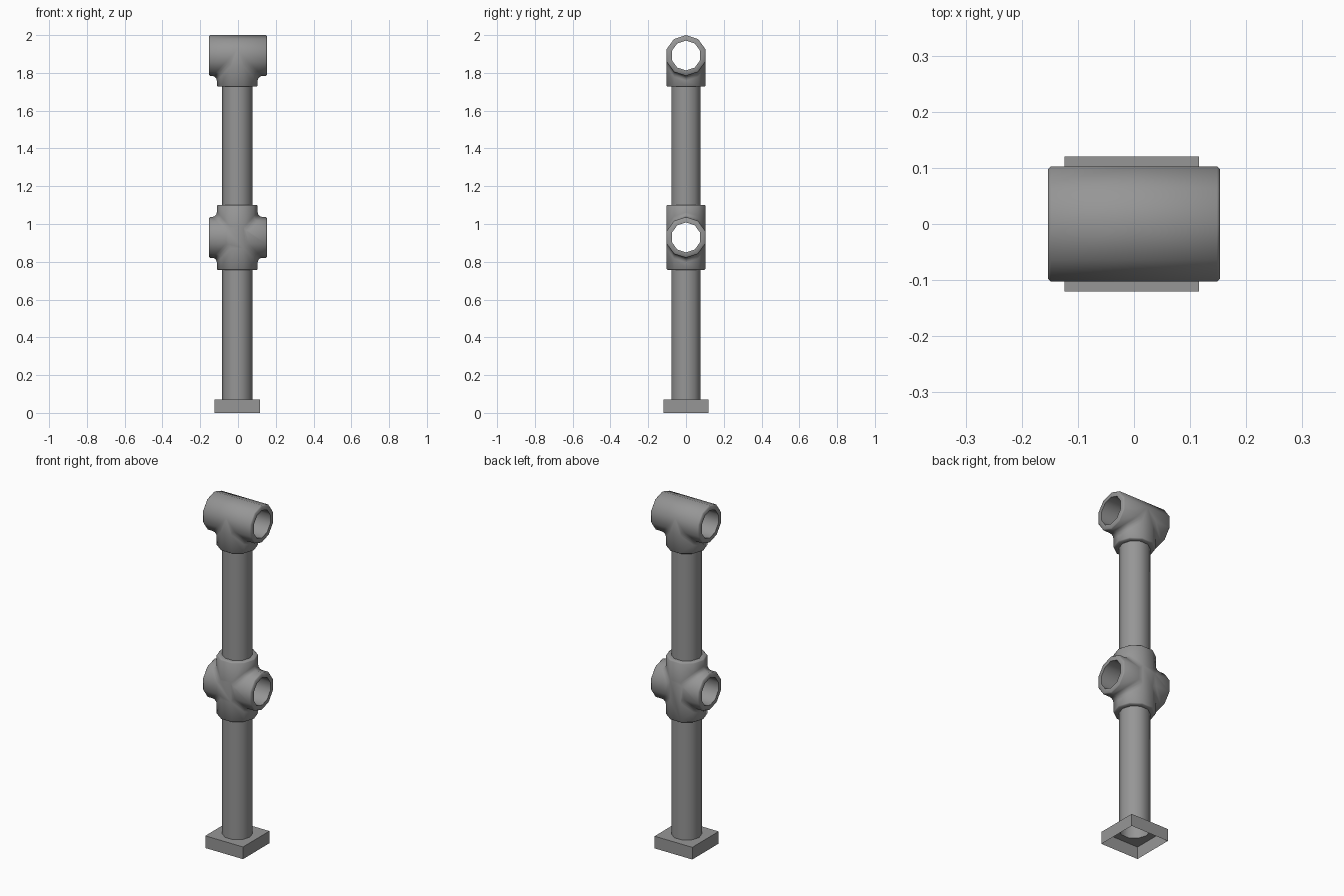
import bpy, bmesh
from math import cos, sin, pi, radians

if "Cube" in bpy.data.objects:
    bpy.data.objects.remove(bpy.data.objects["Cube"])

CX = -0.004            # axis of the upright
N = 10                 # sides of every round part
R, RI, RP = 0.108, 0.079, 0.08   # fitting outside, bore, pipe
F, B = 0.025, 0.005    # fillet radius, rim bevel

steel = bpy.data.materials.new("dark_steel")
steel.diffuse_color = (0.305, 0.305, 0.305, 1)
steel.use_nodes = True
steel.node_tree.nodes["Principled BSDF"].inputs["Base Color"].default_value = steel.diffuse_color


def finish(bm, name, z=0, smooth=True):
    bmesh.ops.remove_doubles(bm, verts=bm.verts[:], dist=1e-5)
    bmesh.ops.recalc_face_normals(bm, faces=bm.faces[:])
    me = bpy.data.meshes.new(name)
    bm.to_mesh(me)
    bm.free()
    me.materials.append(steel)
    ob = bpy.data.objects.new(name, me)
    ob.location = (CX, 0, z)
    bpy.context.collection.objects.link(ob)
    if smooth:
        bpy.ops.object.select_all(action='DESELECT')
        ob.select_set(True)
        bpy.context.view_layer.objects.active = ob
        bpy.ops.object.shade_smooth_by_angle(angle=radians(50))
    return ob


def add_face(bm, pts):
    bm.faces.new([bm.verts.new(p) for p in pts])


def tube(bm, axis, rings):
    """Skin a list of (position, radius) rings along the x or z axis."""
    def pt(t, r, k):
        c, s = r * cos(2 * pi * k / N), r * sin(2 * pi * k / N)
        return (t, s, c) if axis == 'x' else (c, s, t)
    for (t0, r0), (t1, r1) in zip(rings, rings[1:]):
        for k in range(N):
            add_face(bm, [pt(t0, r0, k), pt(t0, r0, k + 1),
                          pt(t1, r1, k + 1), pt(t1, r1, k)])


def fitting(name, z, down, up=None):
    bm = bmesh.new()
    ax = {1: 0.157, -1: 0.149}
    az = {1: up, -1: down}
    prof = [(R * cos(2 * pi * k / N), R * sin(2 * pi * k / N)) for k in range(-2, 3)]

    # Outline from a horizontal arm, round the fillet, into a vertical arm
    def path(c, sx, sz):
        if az[sz] is None:
            return [(sx * (ax[sx] - B), sz * c), (0, sz * c)]
        arc = [(c + F - F * sin(i * pi / 6), c + F - F * cos(i * pi / 6)) for i in range(4)]
        return ([(sx * (ax[sx] - B), sz * c)] + [(sx * u, sz * v) for u, v in arc]
                + [(sx * c, sz * (az[sz] - B))])

    # Rounded quadrants
    for sx in (1, -1):
        for sz in (1, -1):
            for (c0, y0), (c1, y1) in zip(prof, prof[1:]):
                p, q = path(c0, sx, sz), path(c1, sx, sz)
                for i in range(len(p) - 1):
                    add_face(bm, [(u, y, v) for (u, v), y in
                                  ((p[i], y0), (p[i + 1], y0), (q[i + 1], y1), (q[i], y1))])
    # Flat front and back
    c, y = prof[-1]
    loop = path(c, 1, 1) + path(c, -1, 1)[::-1] + path(c, -1, -1) + path(c, 1, -1)[::-1]
    loop = [p for i, p in enumerate(loop) if p != loop[i - 1]]
    for s in (1, -1):
        add_face(bm, [(u, s * y, v) for u, v in loop])
    # Horizontal rims and through bore
    a, b = ax[1], -ax[-1]
    tube(bm, 'x', [(a - B, R), (a, R - B), (a, RI), (b, RI), (b, R - B), (b + B, R)])
    # Vertical rims closing onto the pipes
    for s in (1, -1):
        if az[s]:
            d = az[s]
            tube(bm, 'z', [(s * (d - B), R), (s * d, R - B), (s * d, RP)])
    finish(bm, name, z)


def pipe(name, z0, z1):
    bm = bmesh.new()
    tube(bm, 'z', [(z0, RP), (z1, RP)])
    finish(bm, name)


# Foot: square cap, open underneath, with a hole where the pipe enters
bm = bmesh.new()
H, T = 0.12, 0.07
sq = [(-H, -H), (H, -H), (H, H), (-H, H)]
edges = []
for ring in (sq, [(RP * cos(2 * pi * k / N), RP * sin(2 * pi * k / N)) for k in range(N)]):
    vs = [bm.verts.new((x, y, T)) for x, y in ring]
    edges += [bm.edges.new((vs[i - 1], vs[i])) for i in range(len(vs))]
bmesh.ops.triangle_fill(bm, use_beauty=True, use_dissolve=False, edges=edges)
for i in range(4):
    (x0, y0), (x1, y1) = sq[i - 1], sq[i]
    add_face(bm, [(x0, y0, 0), (x1, y1, 0), (x1, y1, T), (x0, y0, T)])
finish(bm, "foot", smooth=False)

pipe("lower_pipe", 0.07, 0.757)
fitting("cross_fitting", 0.929, 0.172, 0.172)
pipe("upper_pipe", 1.101, 1.727)
fitting("top_tee_fitting", 1.892, 0.165)
